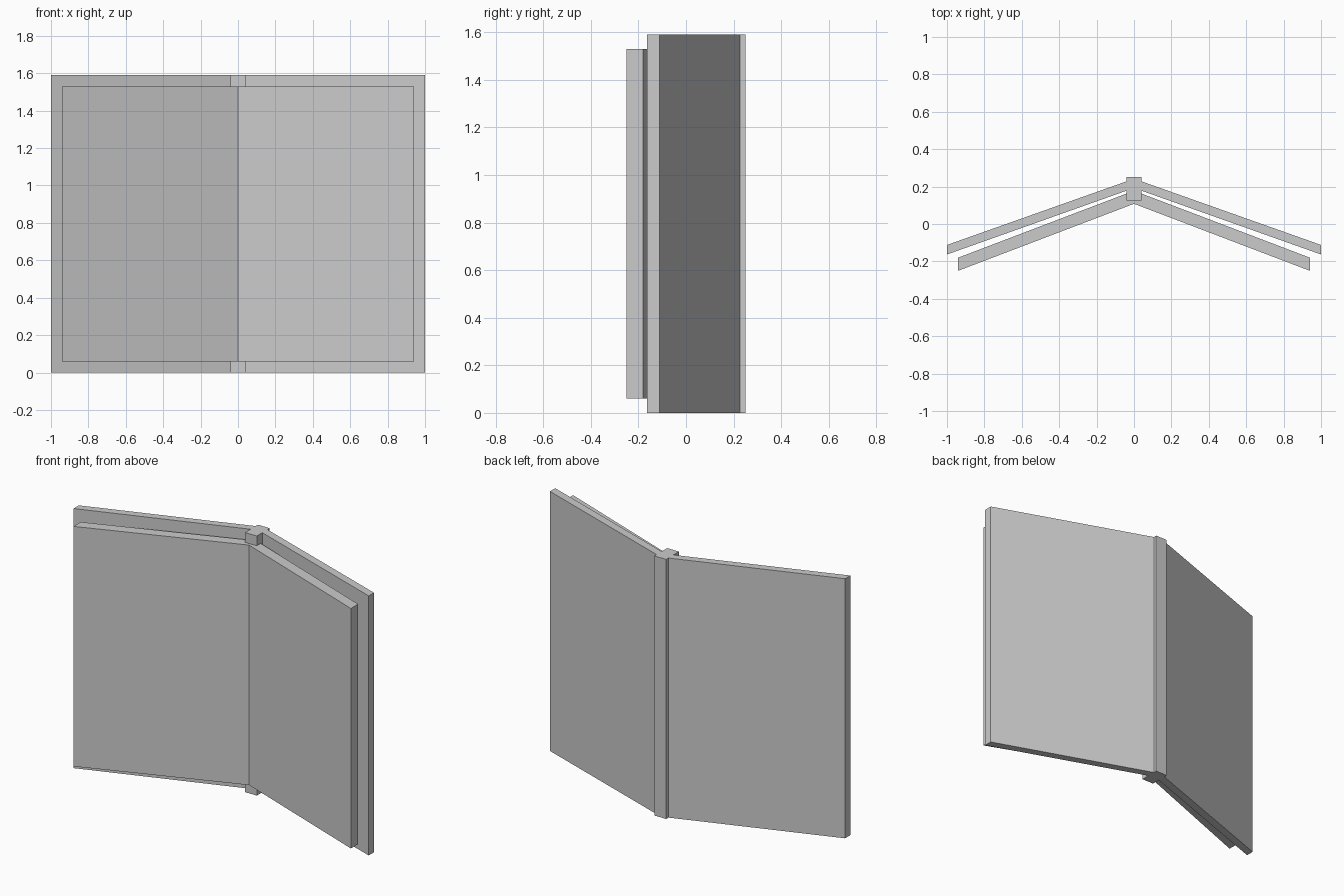
import bpy
import bmesh

cube = bpy.data.objects.get("Cube")
if cube:
    bpy.data.objects.remove(cube, do_unlink=True)

HEIGHT = 1.59
MARGIN = 0.06

grey = bpy.data.materials.new("light grey")
grey.use_nodes = True
colour = (0.6, 0.6, 0.6, 1)
grey.diffuse_color = colour
grey.node_tree.nodes["Principled BSDF"].inputs["Base Color"].default_value = colour


def extrude_plan(name, plan, bottom, top):
    """Raise a plan outline into an upright solid."""
    bm = bmesh.new()
    base = bm.faces.new([bm.verts.new((x, y, bottom)) for x, y in plan])
    raised = bmesh.ops.extrude_face_region(bm, geom=[base])["geom"]
    verts = [v for v in raised if isinstance(v, bmesh.types.BMVert)]
    bmesh.ops.translate(bm, verts=verts, vec=(0, 0, top - bottom))
    bmesh.ops.recalc_face_normals(bm, faces=bm.faces)
    mesh = bpy.data.meshes.new(name)
    bm.to_mesh(mesh)
    bm.free()
    mesh.materials.append(grey)
    obj = bpy.data.objects.new(name, mesh)
    bpy.context.collection.objects.link(obj)


# Spine post joining the two covers
extrude_plan("spine", [(-0.04, 0.125), (0.04, 0.125), (0.04, 0.25), (-0.04, 0.25)],
             0, HEIGHT)

# Slanted cover boards and page blocks, mirrored left and right
cover = [(0.04, 0.178), (1, -0.163), (1, -0.112), (0.04, 0.228)]
pages = [(0, 0.108), (0.94, -0.25), (0.94, -0.18), (0, 0.178)]
for side, sign in (("left", 1), ("right", -1)):
    extrude_plan(side + "_cover", [(sign * x, y) for x, y in cover], 0, HEIGHT)
    extrude_plan(side + "_pages", [(sign * x, y) for x, y in pages],
                 MARGIN, HEIGHT - MARGIN)
